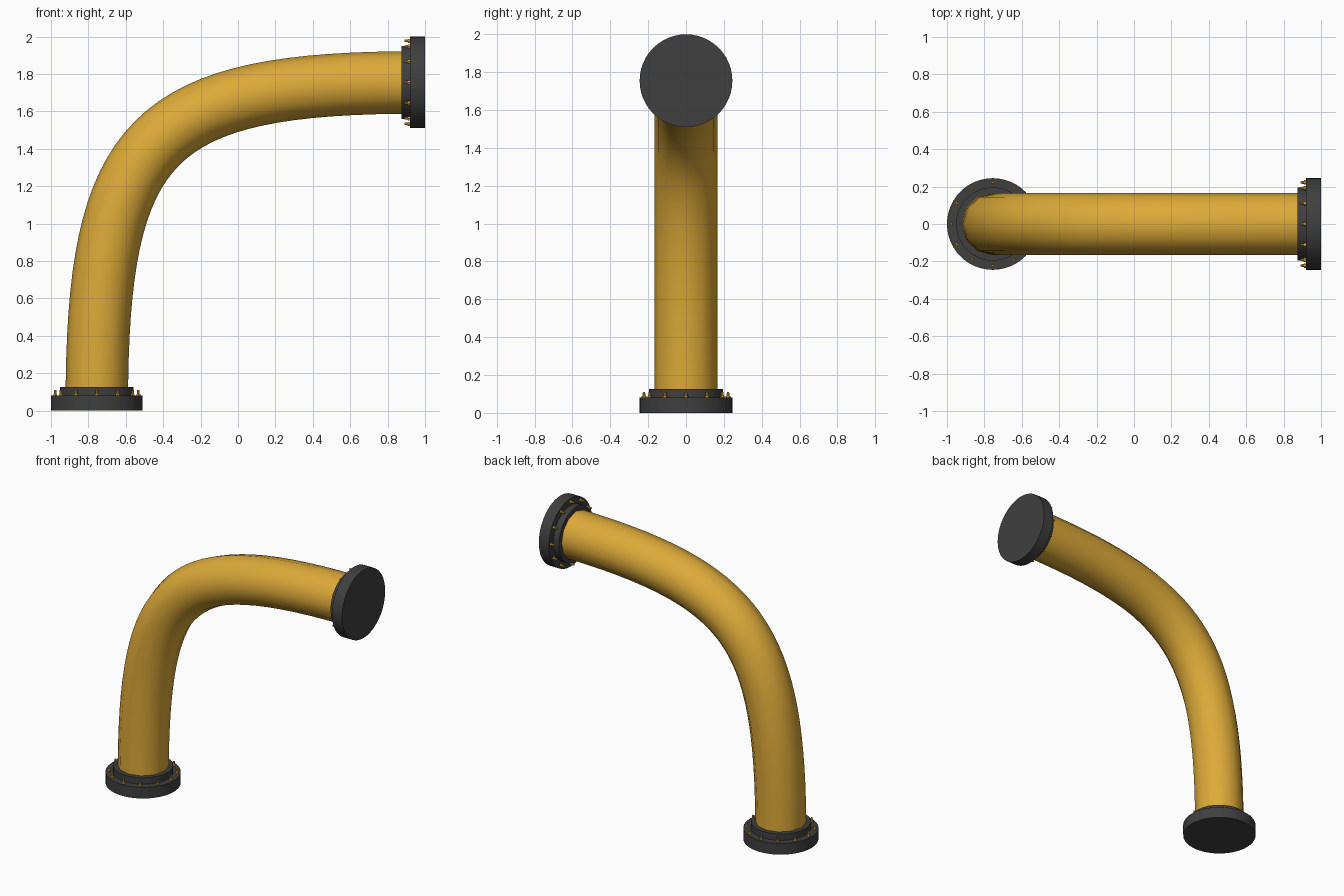
import bpy, bmesh, math
from mathutils import Matrix, Vector

if "Cube" in bpy.data.objects:
    bpy.data.objects.remove(bpy.data.objects["Cube"])

def material(name, rgb):
    m = bpy.data.materials.new(name)
    m.diffuse_color = (*rgb, 1)
    m.use_nodes = True
    m.node_tree.nodes["Principled BSDF"].inputs["Base Color"].default_value = m.diffuse_color
    return m

GOLD = material("yellow_paint", (0.72, 0.40, 0.04))
DARK = material("dark_metal", (0.05, 0.05, 0.05))
BASE, END, H = -0.755, 1.755, 1.45

def finish(name, bm, mat, xf):
    bm.transform(xf)
    me = bpy.data.meshes.new(name)
    bm.to_mesh(me)
    bm.free()
    ob = bpy.data.objects.new(name, me)
    bpy.context.collection.objects.link(ob)
    me.materials.append(mat)
    bpy.ops.object.select_all(action='DESELECT')
    ob.select_set(True)
    bpy.context.view_layer.objects.active = ob
    bpy.ops.object.shade_smooth_by_angle(angle=math.radians(35))

def cylinder(bm, r1, r2, z0, z1, sides, at=(0, 0)):
    bmesh.ops.create_cone(bm, cap_ends=True, segments=sides, radius1=r1, radius2=r2, depth=z1 - z0,
                          matrix=Matrix.Translation((*at, (z0 + z1) / 2)))

# Flanged end: disc, stepped collar and a ring of bolts
def flange(prefix, xf):
    bm = bmesh.new()
    cylinder(bm, 0.245, 0.245, 0, 0.08, 48)
    finish(prefix + "_flange", bm, DARK, xf)
    bm = bmesh.new()
    cylinder(bm, 0.196, 0.196, 0.07, 0.126, 48)
    finish(prefix + "_collar", bm, DARK, xf)
    bm = bmesh.new()
    for i in range(12):
        a = i * math.tau / 12
        p = (0.222 * math.cos(a), 0.222 * math.sin(a))
        cylinder(bm, 0.012, 0.012, 0.07, 0.09, 6, p)
        cylinder(bm, 0.008, 0.006, 0.085, 0.111, 8, p)
    finish(prefix + "_bolts", bm, GOLD, xf)

flange("lower", Matrix.Translation((BASE, 0, 0)))
flange("upper", Matrix.Translation((1, 0, END)) @ Matrix.Rotation(-math.pi / 2, 4, 'Y'))

# Pipe: bevelled bezier bend between the flanges
cu = bpy.data.curves.new("pipe_path", 'CURVE')
cu.dimensions = '3D'
cu.bevel_depth = 0.167
cu.bevel_resolution = 4
cu.resolution_u = 32
cu.use_fill_caps = True
sp = cu.splines.new('BEZIER')
sp.bezier_points.add(1)
ends = [(Vector((BASE, 0, 0.02)), Vector((0, 0, H))), (Vector((0.98, 0, END)), Vector((H, 0, 0)))]
for bp, (co, d) in zip(sp.bezier_points, ends):
    bp.handle_left_type = bp.handle_right_type = 'FREE'
    bp.co, bp.handle_left, bp.handle_right = co, co - d, co + d
path = bpy.data.objects.new("pipe_path", cu)
bpy.context.collection.objects.link(path)
bpy.context.view_layer.update()
bm = bmesh.new()
tmp = path.to_mesh()
bm.from_mesh(tmp)
path.to_mesh_clear()
bpy.data.objects.remove(path)
bmesh.ops.remove_doubles(bm, verts=bm.verts, dist=1e-5)
bmesh.ops.recalc_face_normals(bm, faces=bm.faces)
finish("bent_pipe", bm, GOLD, Matrix.Identity(4))
